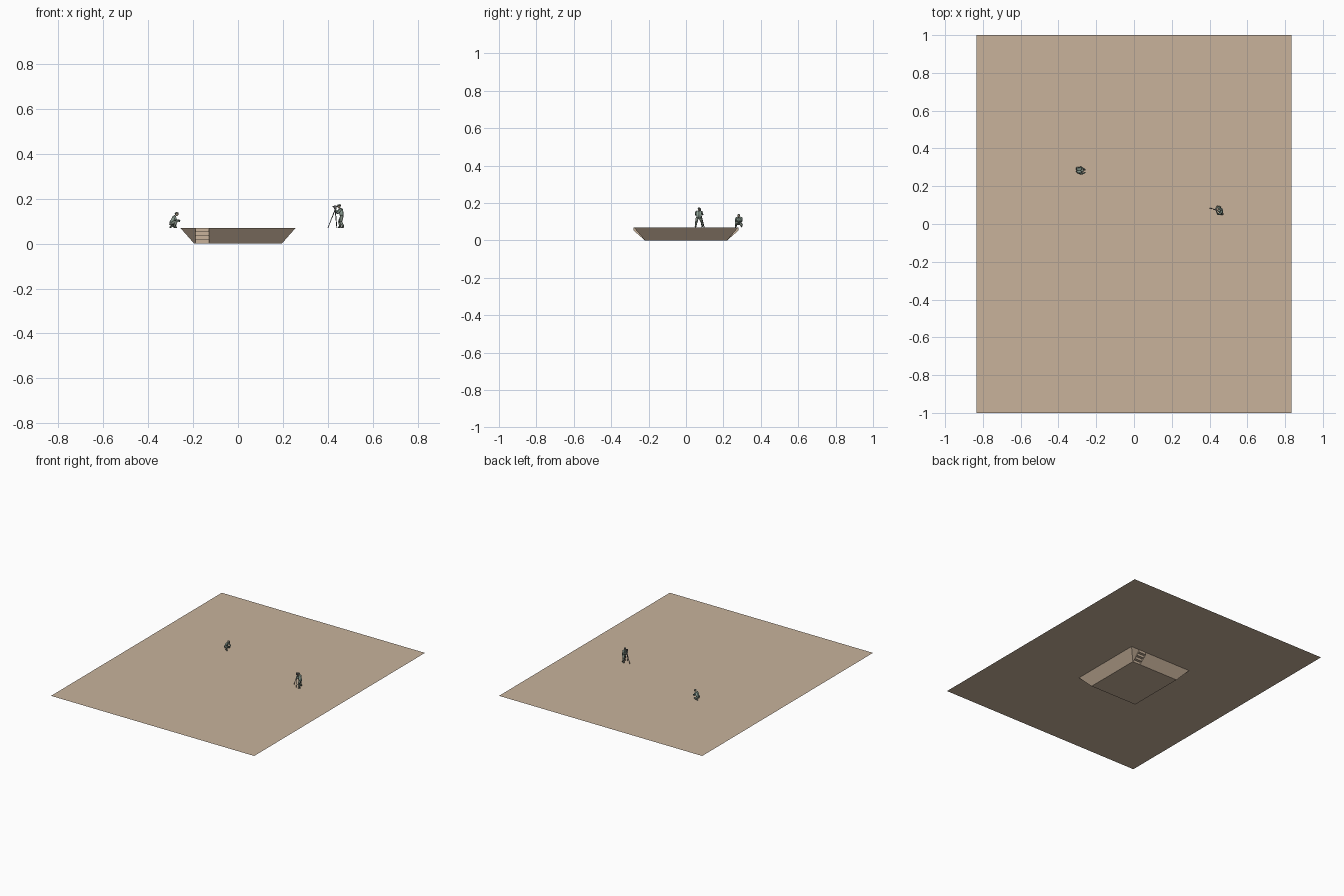
import bpy, bmesh
from mathutils import Vector, Matrix

if "Cube" in bpy.data.objects:
    bpy.data.objects.remove(bpy.data.objects["Cube"])

G = 0.07  # ground level


def material(name, rgb):
    m = bpy.data.materials.new(name)
    m.diffuse_color = (*rgb, 1)
    m.use_nodes = True
    m.node_tree.nodes["Principled BSDF"].inputs["Base Color"].default_value = m.diffuse_color
    return m


earth = material("earth", (0.58, 0.45, 0.33))
cloth = material("cloth", (0.20, 0.24, 0.20))
shirt = material("shirt", (0.25, 0.33, 0.28))
skin = material("skin", (0.32, 0.25, 0.18))
metal = material("metal", (0.12, 0.12, 0.12))


def finish(name, bm, mat, smooth=False):
    me = bpy.data.meshes.new(name)
    bm.to_mesh(me)
    bm.free()
    ob = bpy.data.objects.new(name, me)
    bpy.context.collection.objects.link(ob)
    me.materials.append(mat)
    if smooth:
        for p in me.polygons:
            p.use_smooth = True
    return ob


def limbs(name, mat, chains, seg=8):
    """Each chain is a list of (x, y, z, radius) joints; z is above ground."""
    bm = bmesh.new()
    for chain in chains:
        pts = [(Vector((x, y, z + G)), r) for x, y, z, r in chain]
        for (a, ra), (b, rb) in zip(pts, pts[1:]):
            d = b - a
            mat4 = Matrix.Translation((a + b) / 2) @ d.to_track_quat('Z', 'Y').to_matrix().to_4x4()
            bmesh.ops.create_cone(bm, cap_ends=True, segments=seg, radius1=ra,
                                  radius2=rb, depth=d.length, matrix=mat4)
        for p, r in pts:
            bmesh.ops.create_icosphere(bm, subdivisions=1, radius=r, matrix=Matrix.Translation(p))
    return finish(name, bm, mat, True)


def ball(name, mat, c, size):
    bm = bmesh.new()
    m = Matrix.Translation((c[0], c[1], c[2] + G)) @ Matrix.Diagonal((*size, 1))
    bmesh.ops.create_uvsphere(bm, u_segments=12, v_segments=8, radius=1, matrix=m)
    return finish(name, bm, mat, True)


def box(name, mat, c, size):
    bm = bmesh.new()
    bmesh.ops.create_cube(bm, size=1, matrix=Matrix.Translation((c[0], c[1], c[2] + G))
                          @ Matrix.Diagonal((*size, 1)))
    return finish(name, bm, mat)


# Ground sheet
bm = bmesh.new()
bm.faces.new([bm.verts.new(p) for p in
              ((-0.833, -1, G), (0.833, -1, G), (0.833, 1, G), (-0.833, 1, G))])
finish("ground", bm, earth)

# Sunken pit: floor, sloped sides, one recessed stair in each long side
TX, TY, BX, BY = 0.257, 0.28, 0.195, 0.22
S0, S1, N = 0.13, 0.19, 4
pit, stairs = bmesh.new(), bmesh.new()


def face(bm, *pts):
    bm.faces.new([bm.verts.new(p) for p in pts])


face(pit, (-BX, -BY, 0), (BX, -BY, 0), (BX, BY, 0), (-BX, BY, 0))
for s in (1, -1):
    face(pit, (s * TX, -s * TY, G), (s * TX, s * TY, G), (s * BX, s * BY, 0), (s * BX, -s * BY, 0))
    for ta, tb, ba, bb in ((TX, S1, BX, S1), (S0, -TX, S0, -BX)):
        face(pit, (s * ta, s * TY, G), (s * tb, s * TY, G), (s * bb, s * BY, 0), (s * ba, s * BY, 0))
    # risers, treads and triangular cheeks
    run = (TY - BY) / (N - 1)
    prof = []
    for i in range(N):
        y = TY - i * run
        prof += [(y, G - i * G / N), (y, G - (i + 1) * G / N)]
    for (ya, za), (yb, zb) in zip(prof, prof[1:]):
        face(stairs, (s * S0, s * ya, za), (s * S1, s * ya, za), (s * S1, s * yb, zb), (s * S0, s * yb, zb))
    for x in (S0, S1):
        face(stairs, *[(s * x, s * y, z) for y, z in prof])
for b in (pit, stairs):
    bmesh.ops.remove_doubles(b, verts=b.verts, dist=1e-5)
    bmesh.ops.recalc_face_normals(b, faces=b.faces)
    bmesh.ops.triangulate(b, faces=[f for f in b.faces if len(f.verts) > 4])
finish("pit", pit, earth)
finish("pit_stairs", stairs, earth)

# Standing surveyor, bent towards the instrument
limbs("standing_legs", cloth, [
    [(0.462, 0.060, 0.050, .0080), (0.458, 0.055, 0.027, .0060), (0.470, 0.052, 0.005, .0042), (0.461, 0.050, 0.003, .0035)],
    [(0.462, 0.076, 0.050, .0080), (0.452, 0.085, 0.027, .0060), (0.456, 0.090, 0.005, .0042), (0.447, 0.091, 0.003, .0035)]])
limbs("standing_torso", shirt, [
    [(0.463, 0.064, 0.050, .0085), (0.459, 0.063, 0.080, .0095)],
    [(0.463, 0.073, 0.050, .0085), (0.457, 0.076, 0.080, .0095)]])
limbs("standing_arms", shirt, [
    [(0.458, 0.055, 0.083, .0055), (0.445, 0.051, 0.066, .0045), (0.436, 0.066, 0.081, .0032)],
    [(0.456, 0.083, 0.083, .0055), (0.440, 0.089, 0.068, .0045), (0.432, 0.080, 0.083, .0032)]])
ball("standing_head", skin, (0.450, 0.070, 0.096), (.0075, .0062, .0088))
ball("standing_hat", cloth, (0.451, 0.070, 0.101), (.0088, .0076, .0046))

# Surveying instrument on a tripod
top = (0.433, 0.076, 0.082, .0022)
limbs("tripod", metal, [[top, (0.401, 0.084, 0.001, .0014)],
                        [top, (0.441, 0.052, 0.001, .0014)],
                        [top, (0.440, 0.098, 0.001, .0014)]], 6)
box("instrument_body", metal, (0.433, 0.075, 0.092), (.010, .009, .016))
limbs("instrument_scope", metal, [[(0.424, 0.077, 0.095, .0030), (0.441, 0.073, 0.095, .0025)]])

# Crouching worker beside the pit
limbs("crouching_legs", cloth, [
    [(-0.299, 0.278, 0.019, .0085), (-0.275, 0.267, 0.029, .0060), (-0.285, 0.267, 0.005, .0045), (-0.274, 0.265, 0.003, .0038)],
    [(-0.299, 0.290, 0.019, .0085), (-0.279, 0.298, 0.014, .0060), (-0.299, 0.297, 0.006, .0045), (-0.303, 0.297, 0.003, .0038)]])
limbs("crouching_torso", shirt, [
    [(-0.299, 0.279, 0.020, .0085), (-0.283, 0.276, 0.049, .0085)],
    [(-0.299, 0.289, 0.020, .0085), (-0.283, 0.290, 0.049, .0085)]])
limbs("crouching_arms", shirt, [
    [(-0.282, 0.269, 0.050, .0052), (-0.275, 0.265, 0.034, .0042), (-0.260, 0.272, 0.033, .0032)],
    [(-0.282, 0.297, 0.050, .0052), (-0.276, 0.299, 0.033, .0042), (-0.260, 0.285, 0.030, .0032)]])
ball("crouching_head", skin, (-0.273, 0.282, 0.061), (.0075, .0062, .0085))
ball("crouching_hat", cloth, (-0.274, 0.282, 0.066), (.0085, .0074, .0042))
